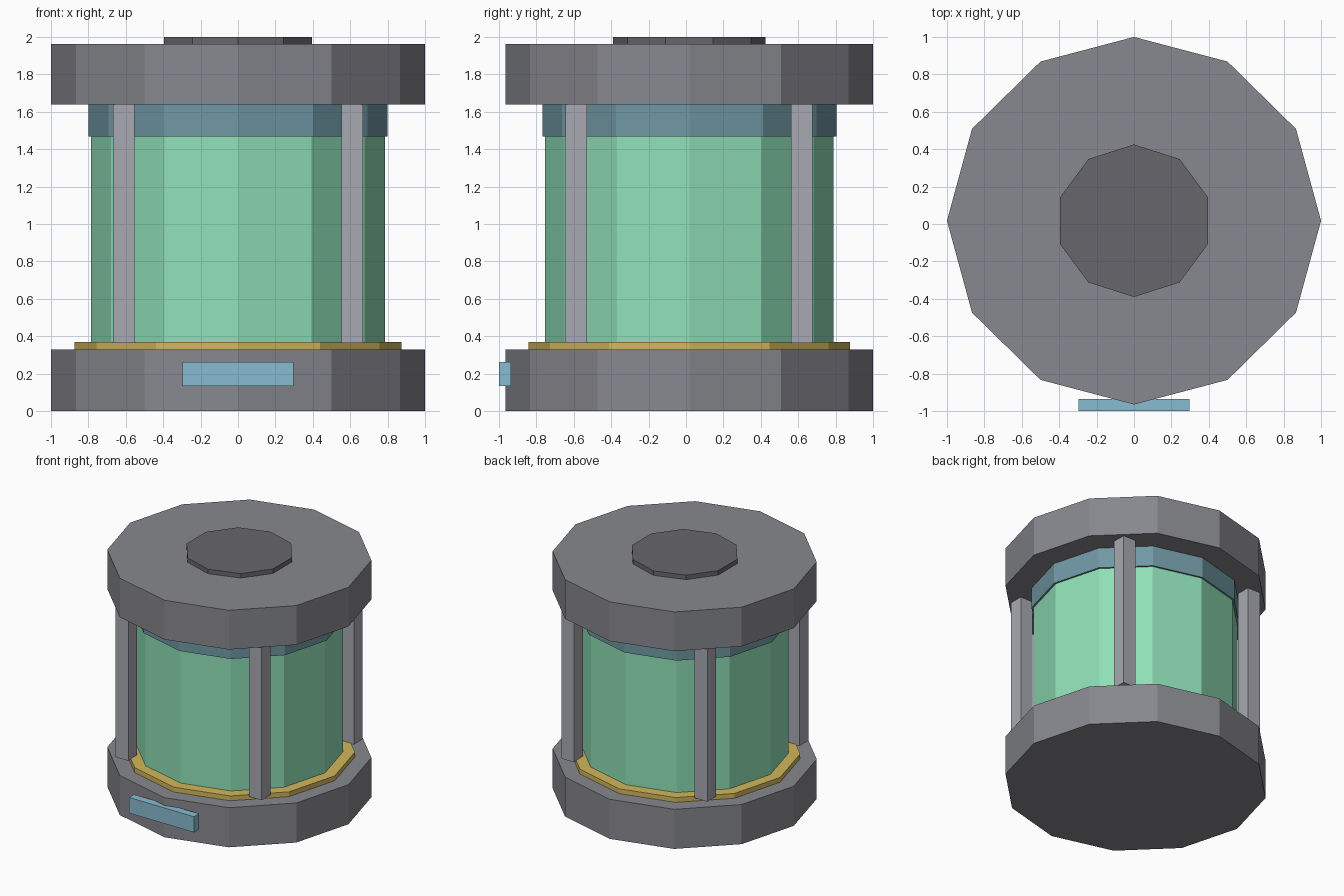
import bpy, bmesh, math
from mathutils import Vector

if "Cube" in bpy.data.objects:
    bpy.data.objects.remove(bpy.data.objects["Cube"])

CY = 0.0175      # y of the canister axis
SQUASH = 0.9825  # slight depth squash of the round parts


def material(name, rgb):
    lin = [((c / 255 + 0.055) / 1.055) ** 2.4 for c in rgb]
    m = bpy.data.materials.new(name)
    m.diffuse_color = (*lin, 1)
    m.use_nodes = True
    m.node_tree.nodes["Principled BSDF"].inputs["Base Color"].default_value = m.diffuse_color
    return m


grey = material("cap grey", (135, 136, 142))
dark = material("dark grey", (103, 102, 108))
steel = material("post grey", (169, 170, 178))
green = material("green glass", (143, 224, 183))
blue = material("collar blue", (112, 152, 164))
sky = material("badge blue", (137, 188, 210))
gold = material("gold", (210, 183, 92))


def finish(name, bm, mat):
    bmesh.ops.recalc_face_normals(bm, faces=bm.faces[:])
    me = bpy.data.meshes.new(name)
    bm.to_mesh(me)
    bm.free()
    me.materials.append(mat)
    ob = bpy.data.objects.new(name, me)
    bpy.context.collection.objects.link(ob)


def prism(name, sides, r, z0, z1, mat):
    """Flat-sided drum with one corner pointing to +y."""
    bm = bmesh.new()
    ring = []
    for i in range(sides):
        a = math.pi / 2 + 2 * math.pi * i / sides
        ring.append(bm.verts.new((r * math.cos(a), CY + r * SQUASH * math.sin(a), z0)))
    base = bm.faces.new(ring)
    out = bmesh.ops.extrude_face_region(bm, geom=[base], use_keep_orig=True)
    top = [v for v in out["geom"] if isinstance(v, bmesh.types.BMVert)]
    bmesh.ops.translate(bm, verts=top, vec=(0, 0, z1 - z0))
    finish(name, bm, mat)


def box(name, lo, hi, mat):
    lo, hi = Vector(lo), Vector(hi)
    bm = bmesh.new()
    bmesh.ops.create_cube(bm, size=1)
    bmesh.ops.scale(bm, vec=hi - lo, verts=bm.verts[:])
    bmesh.ops.translate(bm, vec=(lo + hi) / 2, verts=bm.verts[:])
    finish(name, bm, mat)


# stacked drums
prism("base", 12, 1.0, 0, 0.328, grey)
prism("gold_ring", 12, 0.875, 0.328, 0.368, gold)
prism("glass_tank", 12, 0.785, 0.368, 1.468, green)
prism("upper_collar", 12, 0.8, 1.468, 1.638, blue)
prism("lid", 12, 1.0, 1.638, 1.963, grey)
prism("lid_plug", 10, 0.415, 1.963, 2.0, dark)

# four corner posts
h = 0.058
for sx, side in ((-1, "left"), (1, "right")):
    for sy, end in ((-1, "front"), (1, "back")):
        x, y = sx * 0.611, CY - 0.002 + sy * 0.603
        box(f"post_{end}_{side}", (x - h, y - h, 0.363), (x + h, y + h, 1.638), steel)

# front badge
box("front_badge", (-0.298, -1.0, 0.133), (0.298, -0.935, 0.263), sky)
